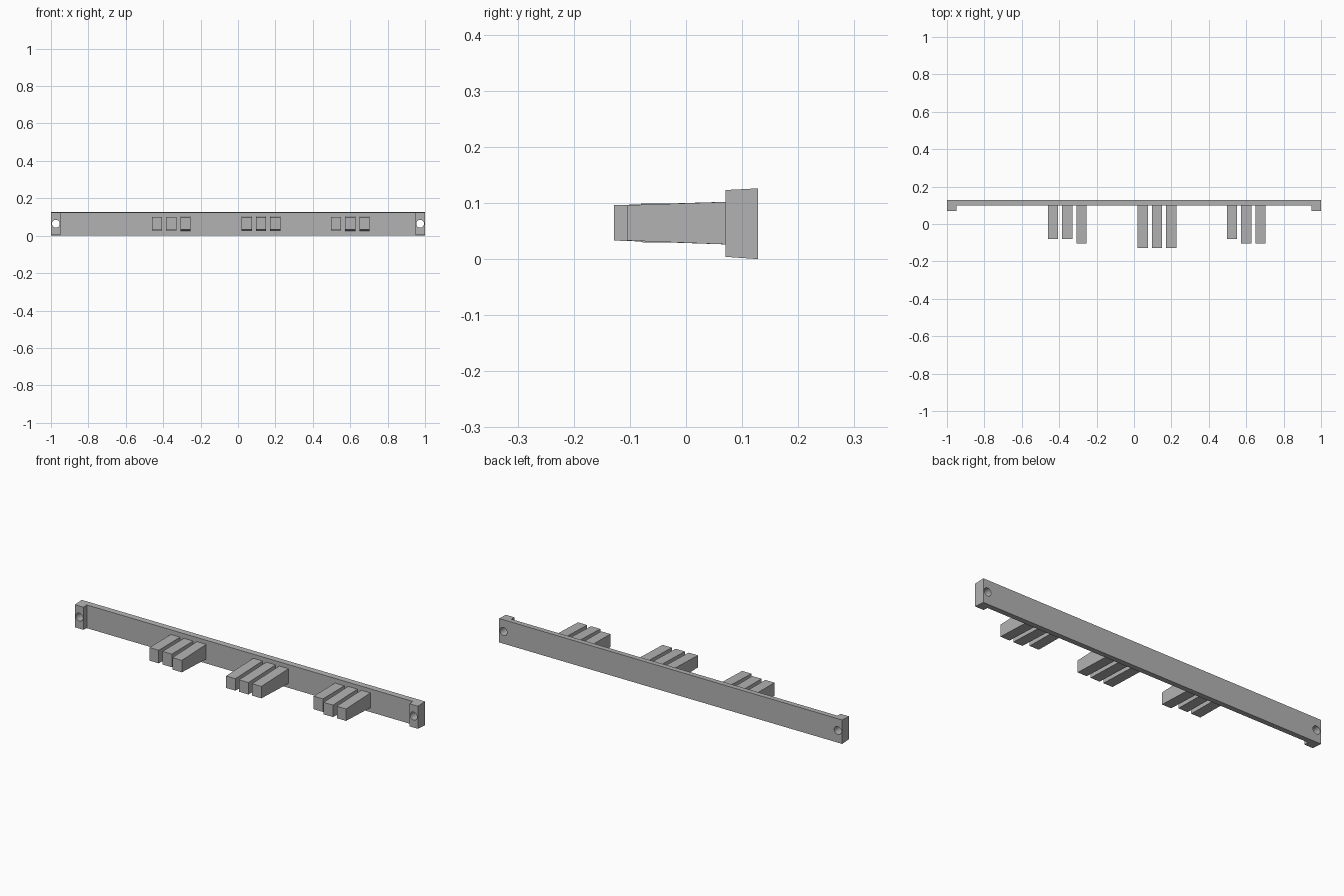
import bpy
import bmesh

if "Cube" in bpy.data.objects:
    bpy.data.objects.remove(bpy.data.objects["Cube"], do_unlink=True)

grey = bpy.data.materials.new("plain grey")
grey.use_nodes = True
colour = (0.45, 0.45, 0.45, 1)
grey.diffuse_color = colour
grey.node_tree.nodes["Principled BSDF"].inputs["Base Color"].default_value = colour


def extrude_profile(name, profile, x0, x1):
    """Extrude a (y, z) side profile from x0 to x1."""
    bm = bmesh.new()
    face = bm.faces.new([bm.verts.new((x0, y, z)) for y, z in profile])
    out = bmesh.ops.extrude_face_region(bm, geom=[face])
    moved = [v for v in out["geom"] if isinstance(v, bmesh.types.BMVert)]
    bmesh.ops.translate(bm, vec=(x1 - x0, 0, 0), verts=moved)
    bmesh.ops.recalc_face_normals(bm, faces=bm.faces)
    mesh = bpy.data.meshes.new(name)
    bm.to_mesh(mesh)
    bm.free()
    mesh.materials.append(grey)
    obj = bpy.data.objects.new(name, mesh)
    bpy.context.collection.objects.link(obj)
    return obj


# Long back rail, with drafted top and bottom, and a deeper lug at each end
BACK, FACE, LUG = 0.128, 0.098, 0.07
END, INNER, HOLE = 1.0, 0.95, 0.974


def rail_profile(front):
    inset = 0.004 * (BACK - front) / (BACK - LUG)
    return [(BACK, 0), (BACK, 0.126), (front, 0.126 - inset * 0.75), (front, inset)]


rail = extrude_profile("rail", rail_profile(FACE), -INNER, INNER)
lugs = [extrude_profile(side + "_end_lug", rail_profile(LUG), s * INNER, s * END)
        for side, s in (("left", 1), ("right", -1))]

# Round screw hole through each lug
for lug, s in zip(lugs, (1, -1)):
    bpy.ops.mesh.primitive_cylinder_add(vertices=20, radius=0.021, depth=0.2,
                                        location=(s * HOLE, 0.1, 0.064),
                                        rotation=(1.5708, 0, 0))
    cutter = bpy.context.object
    cutter.name = "hole_cutter"
    cutter.data.materials.append(grey)
    cutter.hide_render = True
    cutter.hide_set(True)
    cut = lug.modifiers.new("screw hole", "BOOLEAN")
    cut.object = cutter
    cut.operation = "DIFFERENCE"
    cut.solver = "EXACT"
    bpy.context.view_layer.objects.active = lug
    bpy.ops.object.modifier_apply(modifier=cut.name)
    bpy.data.objects.remove(cutter, do_unlink=True)

# Three groups of three tapered teeth: group start, front reach of each tooth
groups = {
    "right": (-0.46, (-0.08, -0.08, -0.105)),
    "middle": (0.02, (-0.128, -0.128, -0.128)),
    "left": (0.497, (-0.08, -0.105, -0.105)),
}
for name, (start, reaches) in groups.items():
    for i, reach in enumerate(reaches):
        short = reach > -0.1
        tip = (0.03, 0.099) if short else (0.033, 0.096)
        root = (0.028, 0.1) if short else (0.025, 0.103)
        x = start + i * 0.076
        profile = [(FACE + 0.005, root[0]), (FACE + 0.005, root[1]),
                   (reach, tip[1]), (reach, tip[0])]
        extrude_profile(f"{name}_tooth_{i + 1}", profile, x, x + 0.054)
